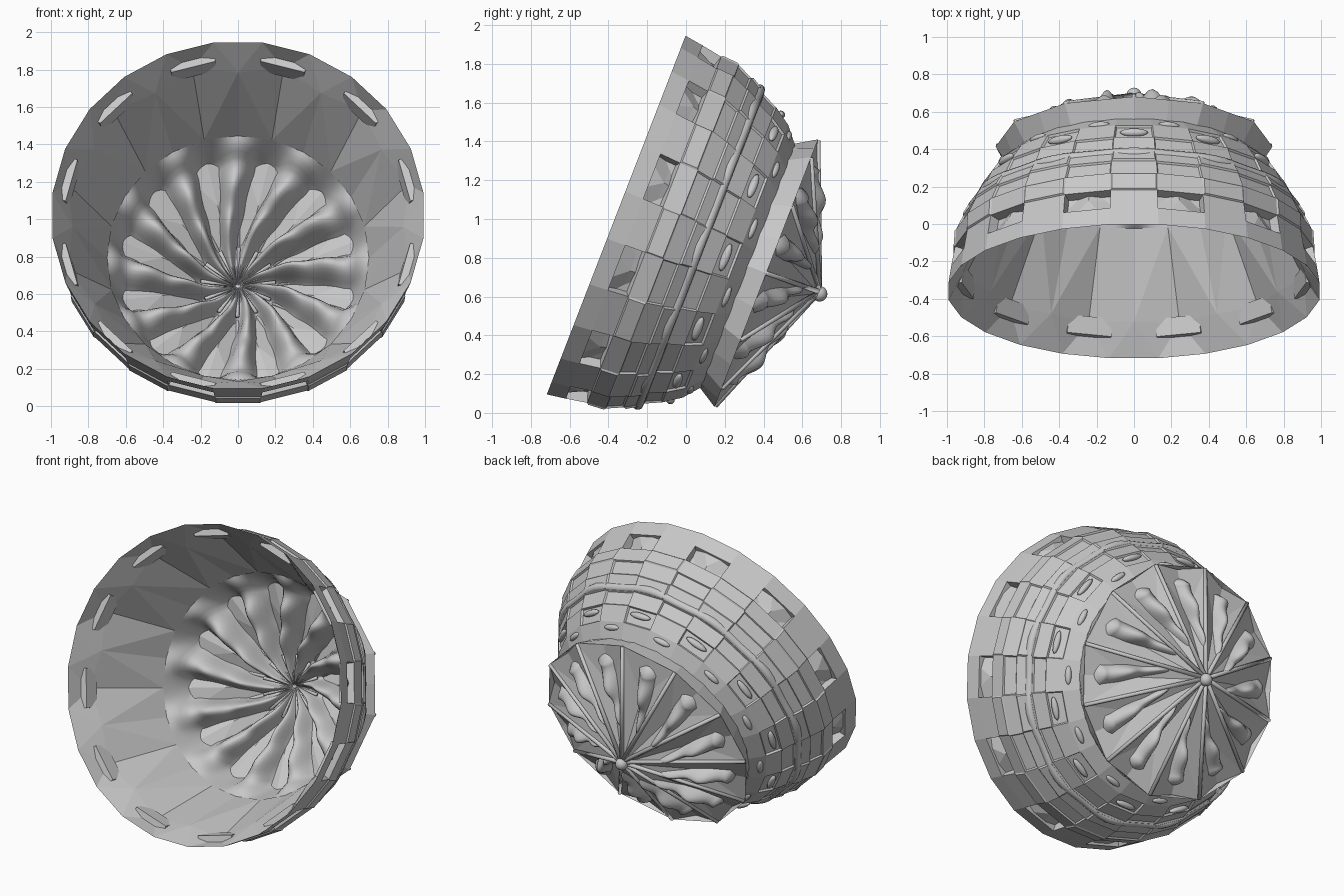
import bpy, bmesh, math
from mathutils import Vector, Matrix

if "Cube" in bpy.data.objects:
    bpy.data.objects.remove(bpy.data.objects["Cube"])

# Tilted frame: A points backwards along the axis, U is "up" in the rim plane
C = Vector((0, -0.36, 1.02))
A = Vector((0, 0.933, -0.361)).normalized()
U = Vector((0, 0.361, 0.933)).normalized()
X = Vector((1, 0, 0))

grey = bpy.data.materials.new("plain grey")
grey.diffuse_color = (0.58, 0.58, 0.58, 1)
grey.use_nodes = True
grey.node_tree.nodes["Principled BSDF"].inputs["Base Color"].default_value = grey.diffuse_color


def pt(r, deg, d):
    t = math.radians(deg)
    return C + X * (r * math.sin(t)) + U * (r * math.cos(t)) + A * d


def finish(name, bm, smooth=False):
    me = bpy.data.meshes.new(name)
    bm.to_mesh(me)
    bm.free()
    ob = bpy.data.objects.new(name, me)
    bpy.context.collection.objects.link(ob)
    me.materials.append(grey)
    for p in me.polygons:
        p.use_smooth = smooth
    return ob


def orient(bm, ref):
    # turn every face towards the direction ref(centre)
    bm.normal_update()
    for f in bm.faces:
        if f.normal.dot(ref(f.calc_center_median())) < 0:
            f.normal_flip()
    bm.normal_update()


def radial(c):
    v = c - C
    return v - A * v.dot(A)


def bridge(bm, a, b, closed=True):
    n = len(a)
    return [bm.faces.new((a[i], a[(i + 1) % n], b[(i + 1) % n], b[i])) for i in range(n)]


def ring(bm, n, r, d, off=0):
    rf = r if callable(r) else (lambda i: r)
    return [bm.verts.new(pt(rf(i), 360 / n * i + off, d)) for i in range(n)]


# Outer shell: faceted checker bands
bm = bmesh.new()
prof = [(0, 1.0), (.1, .985), (.21, .965), (.31, .958), (.395, .918),
        (.485, .862), (.57, .822), (.66, .76), (.73, .675)]
rings = [ring(bm, 24, r, d, 7.5) for d, r in prof]
bands = [bridge(bm, a, b) for a, b in zip(rings, rings[1:])]
orient(bm, radial)
deep = {1: -.055, 2: .008, 3: -.01, 4: .01, 5: -.01, 6: -.012}
for j, depth in deep.items():
    sel = [f for i, f in enumerate(bands[j]) if (i + j) % 2]
    bmesh.ops.inset_individual(bm, faces=sel, thickness=.01, depth=depth)
finish("outer_shell", bm)

# Inner wall: triangles at the rim, long panels to the inner ring
bm = bmesh.new()
rim = ring(bm, 24, 1.0, 0, 7.5)
mid = ring(bm, 24, lambda i: .94 if i % 2 else .885, .17)
low = ring(bm, 24, .70, .63)
for i in range(24):
    k = (i + 1) % 24
    bm.faces.new((rim[i], mid[i], mid[k]))
    bm.faces.new((rim[i], mid[k], rim[k]))
    if i % 2:
        bm.faces.new((mid[i], low[i], mid[k]))
        bm.faces.new((mid[k], low[i], low[k]))
    else:
        bm.faces.new((mid[i], low[i], low[k]))
        bm.faces.new((mid[i], low[k], mid[k]))
orient(bm, lambda c: -radial(c))
finish("inner_wall", bm)

# Back skirt flaring from the shell to the twelve-sided canopy edge
bm = bmesh.new()
a = ring(bm, 24, .672, .72)
b = ring(bm, 24, lambda i: .715 if i % 2 else .74, .83)
bridge(bm, a, b)
orient(bm, radial)
finish("back_skirt", bm)

# Canopy: twelve panels, each sunk towards its middle
bm = bmesh.new()
apex = bm.verts.new(pt(0, 0, 1.12))
for k in range(12):
    p = bm.verts.new(pt(.74, 30 * k, .83))
    q = bm.verts.new(pt(.74, 30 * k + 30, .83))
    e = bm.verts.new(pt(.695, 30 * k + 15, .80))
    m = bm.verts.new(pt(.42, 30 * k + 15, .905))
    for f in ((p, e, m), (e, q, m), (p, m, apex), (m, q, apex)):
        bm.faces.new(f)
bmesh.ops.remove_doubles(bm, verts=bm.verts, dist=1e-4)
orient(bm, lambda c: A)
finish("back_canopy", bm)

# Ribs along the canopy folds
bm = bmesh.new()
for k in range(12):
    s, e = pt(.735, 30 * k, .832), pt(.01, 0, 1.12)
    v = e - s
    mat = Matrix.Translation((s + e) / 2) @ v.to_track_quat('Z', 'Y').to_matrix().to_4x4()
    bmesh.ops.create_cone(bm, cap_ends=True, segments=8, radius1=.012, radius2=.014,
                          depth=v.length, matrix=mat)
finish("canopy_ribs", bm, True)

# Knob at the canopy tip
bm = bmesh.new()
bmesh.ops.create_uvsphere(bm, u_segments=16, v_segments=10, radius=.04,
                          matrix=Matrix.Translation(pt(0, 0, 1.125)))
finish("canopy_knob", bm, True)

# Swirled lining: smooth folds that twist towards the tip
bm = bmesh.new()
prev, N, STEPS = None, 192, 30
for j in range(STEPS + 1):
    r = .70 - .675 * j / STEPS
    ramp = min(1, (.70 - r) / .09)
    base = .63 * (1 - ramp) + (1.12 - .39 * r - .075) * ramp
    amp = .1 * ramp * min(1, r / .33) * (1 + .2 * math.sin(r * 30))
    twist = -28 * (1 - r / .7) ** 2
    cur = []
    for i in range(N):
        th = 360 / N * i
        w = math.cos(math.radians(12 * th))
        w = math.copysign(abs(w) ** .8, w)
        cur.append(bm.verts.new(pt(r, th + twist, base - amp * w)))
    if prev:
        bridge(bm, prev, cur)
    prev = cur
orient(bm, lambda c: -A)
finish("swirled_lining", bm, True)

# Inner fins radiating from the tip
bm = bmesh.new()
for k in range(24):
    s, e = pt(.2, 15 * k - 14, .985), pt(.015, 15 * k - 26, 1.04)
    v = e - s
    mat = Matrix.Translation((s + e) / 2) @ v.to_track_quat('Z', 'Y').to_matrix().to_4x4()
    bmesh.ops.create_cone(bm, cap_ends=True, segments=8, radius1=.011, radius2=.004,
                          depth=v.length, matrix=mat)
finish("inner_fins", bm, True)

# Wavy smooth band around the shell
bm = bmesh.new()
loops = []
for i in range(96):
    th = 360 / 96 * i
    R = .862 + .01 * math.cos(math.radians(12 * th))
    loops.append([bm.verts.new(pt(R + .026 * math.cos(a), th, .455 + .03 * math.sin(a)))
                  for a in (math.tau * n / 10 for n in range(10))])
for i in range(96):
    bridge(bm, loops[i], loops[(i + 1) % 96])
bmesh.ops.recalc_face_normals(bm, faces=bm.faces)
finish("outer_band", bm, True)


# Twelve-fold ellipsoids, sized along tangent, radius and axis
def beads(name, r, d, off, size):
    bm = bmesh.new()
    for k in range(12):
        th = 30 * k + off
        t = math.radians(th)
        rad = X * math.sin(t) + U * math.cos(t)
        tan = X * math.cos(t) - U * math.sin(t)
        rot = Matrix((tan, rad, A)).transposed().to_4x4()
        mat = Matrix.Translation(pt(r, th, d)) @ rot @ Matrix.Diagonal((*size, 1))
        bmesh.ops.create_uvsphere(bm, u_segments=12, v_segments=8, radius=1, matrix=mat)
    bmesh.ops.recalc_face_normals(bm, faces=bm.faces)
    finish(name, bm, True)


beads("ring_pins", .675, .665, 0, (.03, .008, .02))
beads("shell_bumps", .79, .605, 0, (.075, .02, .022))
beads("rear_bumps", .725, .68, 15, (.06, .02, .02))
